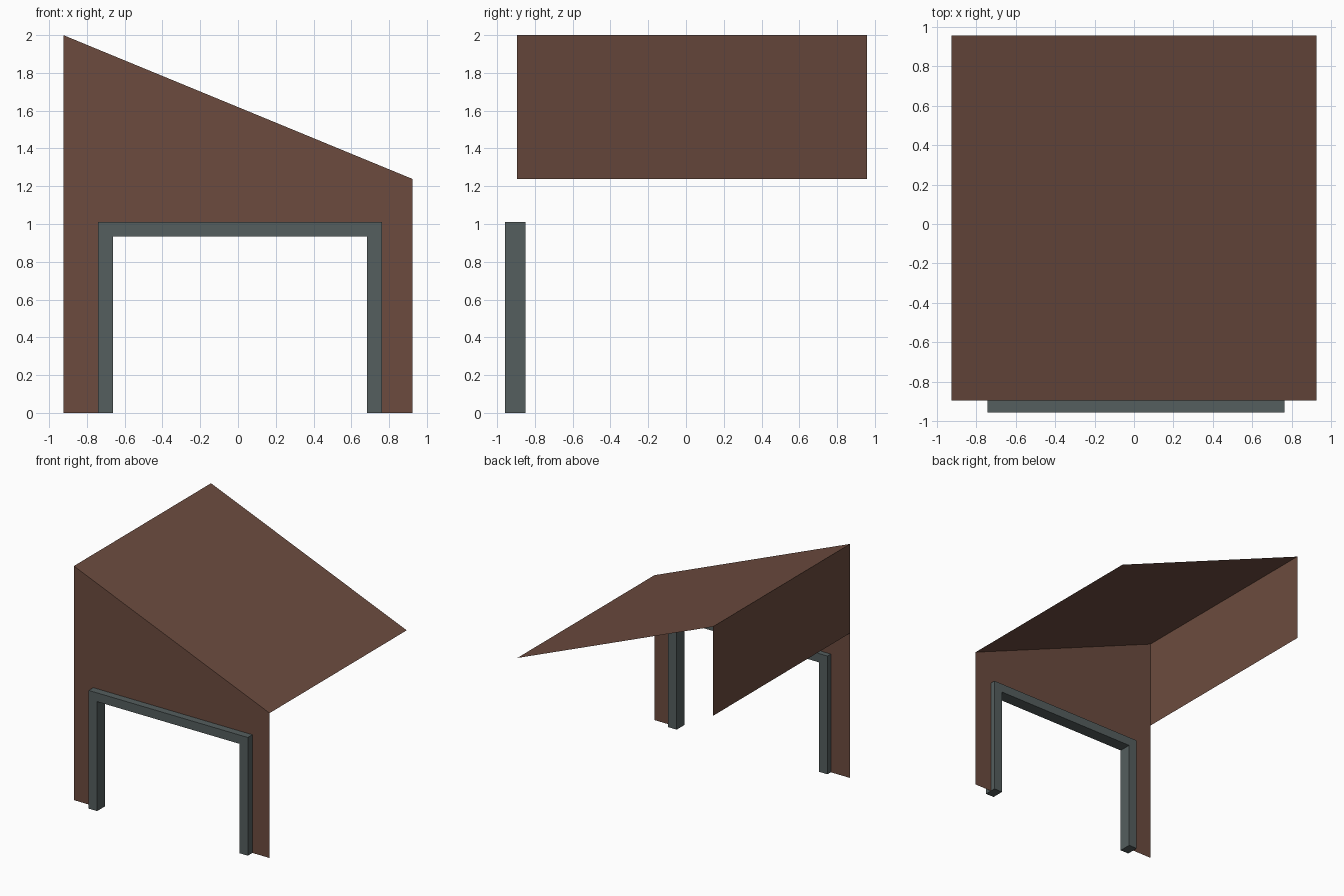
import bpy, bmesh

if "Cube" in bpy.data.objects:
    bpy.data.objects.remove(bpy.data.objects["Cube"])


def material(name, rgb):
    m = bpy.data.materials.new(name)
    m.diffuse_color = (*rgb, 1)
    m.use_nodes = True
    m.node_tree.nodes["Principled BSDF"].inputs["Base Color"].default_value = m.diffuse_color
    return m


BROWN = material("brown panel", (0.150, 0.071, 0.049))
GREY = material("slate grey frame", (0.090, 0.112, 0.112))


def sheet(name, points, mat, depth=0):
    """Flat polygon, optionally extruded along +y."""
    bm = bmesh.new()
    face = bm.faces.new([bm.verts.new(p) for p in points])
    if depth:
        res = bmesh.ops.extrude_face_region(bm, geom=[face], use_keep_orig=True)
        new = [v for v in res["geom"] if isinstance(v, bmesh.types.BMVert)]
        bmesh.ops.translate(bm, verts=new, vec=(0, depth, 0))
        bmesh.ops.recalc_face_normals(bm, faces=bm.faces)
    me = bpy.data.meshes.new(name)
    bm.to_mesh(me)
    bm.free()
    me.materials.append(mat)
    ob = bpy.data.objects.new(name, me)
    bpy.context.collection.objects.link(ob)
    return ob


X = 0.925                    # half width
YF, YB = -0.895, 0.957       # front and back edges
HIGH, LOW = 2.0, 1.238       # roof heights at left and right


def doorway(x0, x1, top, y):
    return [(x1, y, 0), (x1, y, top), (x0, y, top), (x0, y, 0)]


# front wall, with the doorway edge hidden inside the frame
sheet("front_wall",
      [(-X, YF, 0)] + doorway(-0.70, 0.725, 0.972, YF)[::-1]
      + [(X, YF, 0), (X, YF, LOW), (-X, YF, HIGH)], BROWN)

# sloping roof
sheet("roof", [(-X, YF, HIGH), (X, YF, LOW), (X, YB, LOW), (-X, YB, HIGH)], BROWN)

# upper panel on the left side
sheet("left_panel", [(-X, YF, HIGH), (-X, YB, HIGH), (-X, YB, LOW), (-X, YF, LOW)], BROWN)

# door frame: outer outline joined to inner outline
FY = -0.957
sheet("door_frame",
      doorway(-0.742, 0.763, 1.01, FY) + doorway(-0.662, 0.683, 0.935, FY)[::-1],
      GREY, depth=0.107)
